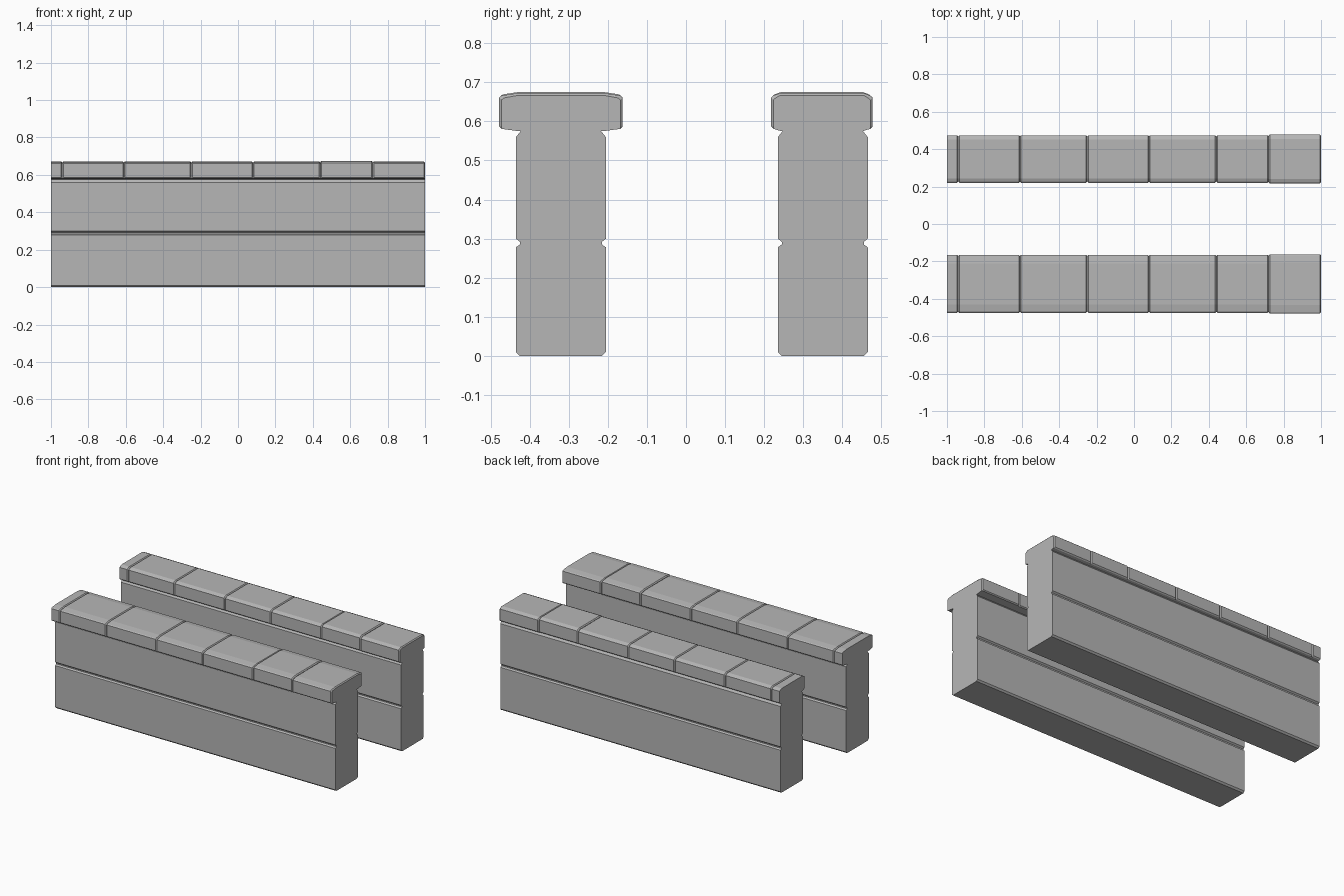
import bpy
import bmesh

if "Cube" in bpy.data.objects:
    bpy.data.objects.remove(bpy.data.objects["Cube"], do_unlink=True)

stone = bpy.data.materials.new("grey stone")
stone.use_nodes = True
stone.diffuse_color = (0.47, 0.47, 0.47, 1)
stone.node_tree.nodes["Principled BSDF"].inputs["Base Color"].default_value = (0.47, 0.47, 0.47, 1)


def loft(name, sections):
    """Join matching (x, outline) cross-sections into a closed solid."""
    bm = bmesh.new()
    rings = [[bm.verts.new((x, y, z)) for y, z in outline] for x, outline in sections]
    n = len(rings[0])
    for a, b in zip(rings, rings[1:]):
        for i in range(n):
            j = (i + 1) % n
            bm.faces.new((a[i], a[j], b[j], b[i]))
    bm.faces.new(rings[0])
    bm.faces.new(rings[-1])
    bmesh.ops.recalc_face_normals(bm, faces=bm.faces)
    mesh = bpy.data.meshes.new(name)
    bm.to_mesh(mesh)
    bm.free()
    mesh.materials.append(stone)
    obj = bpy.data.objects.new(name, mesh)
    bpy.context.collection.objects.link(obj)


def mirrored(centre, half):
    """Outline from (half width, height) points, mirrored about the centre."""
    return [(centre + w, z) for w, z in half] + [(centre - w, z) for w, z in reversed(half)]


def cap_outline(centre, w, slope, inset, top):
    """Coping stone section with a sloped crown and underside."""
    return mirrored(centre, [
        (w - slope - 0.004, 0.575), (w - 0.006, 0.581), (w - inset, 0.587),
        (w - inset, top - 0.011 - inset), (w - 0.006 - inset, top - 0.006 - inset),
        (w - slope, top - inset)])


# Wall section: chamfered foot, middle groove and narrow neck under the coping
wall_half = [(0.105, 0), (0.115, 0.01), (0.115, 0.278), (0.105, 0.285), (0.105, 0.292),
             (0.115, 0.3), (0.115, 0.56), (0.103, 0.575), (0.103, 0.59)]
joints = [-1, -0.94, -0.61, -0.25, 0.08, 0.44, 0.72, 1]

for side, wall_y, cap_y, width, slope in (("front", -0.32, -0.32, 0.155, 0.045),
                                          ("back", 0.35, 0.3475, 0.127, 0.022)):
    section = mirrored(wall_y, wall_half)
    loft(side + "_wall", [(-1, section), (1, section)])

    # Row of coping stones with softened ends
    for k, (x0, x1) in enumerate(zip(joints, joints[1:])):
        w = width + (0.003 if k == 6 else 0)
        top = 0.675 if k == 5 else 0.672
        full = cap_outline(cap_y, w, slope, 0, top)
        end = cap_outline(cap_y, w, slope, 0.006, top)
        # The outer left end is a plain cut
        start = [(x0, full)] if k == 0 else [(x0, end), (x0 + 0.006, full)]
        loft(f"{side}_coping_stone_{k + 1}", start + [(x1 - 0.006, full), (x1, end)])
